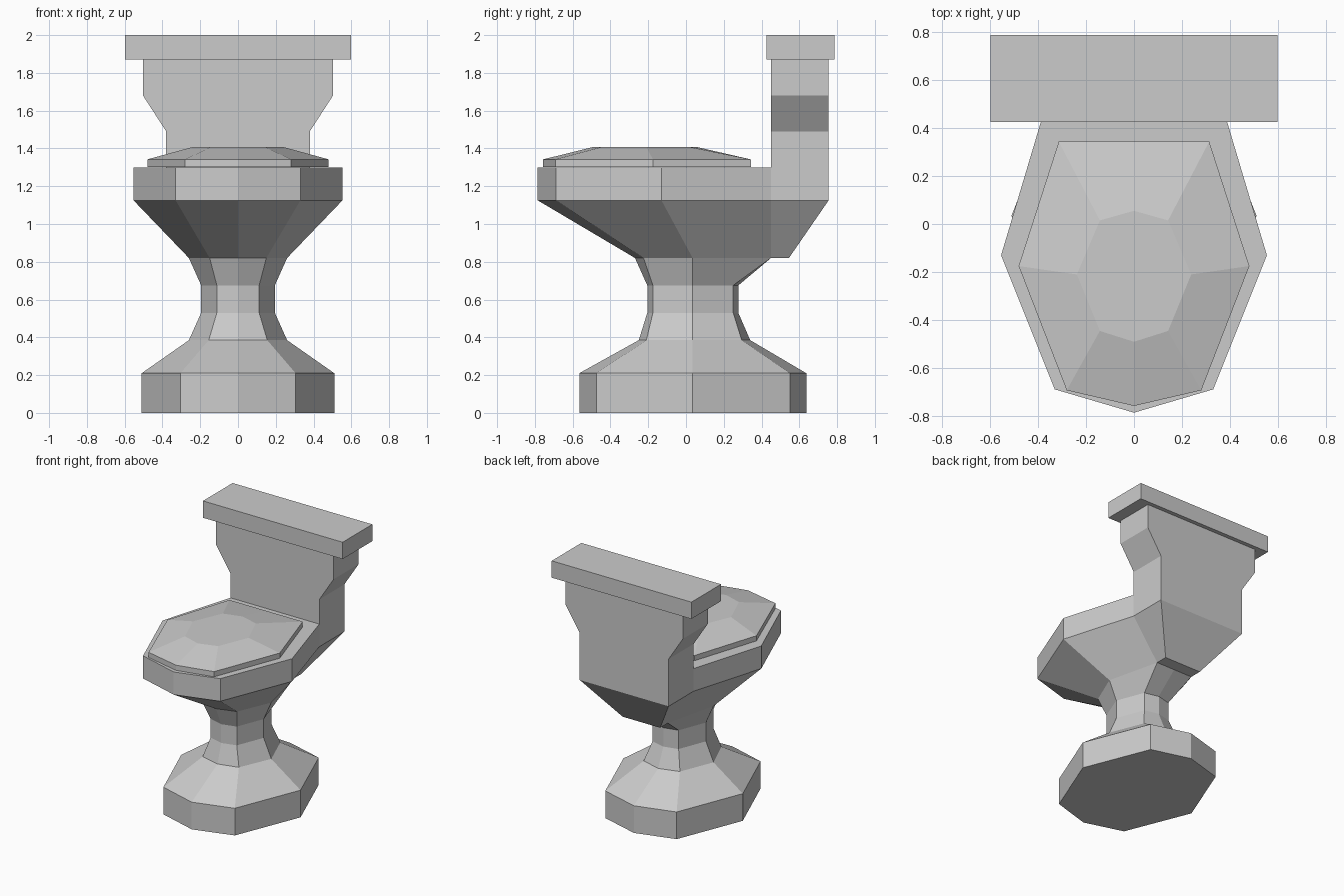
import bpy, bmesh

if "Cube" in bpy.data.objects:
    bpy.data.objects.remove(bpy.data.objects["Cube"])


def loft(bm, rings):
    """Skin (z, half outline) rings; each half runs front centre to back centre and is mirrored."""
    loops = []
    for z, half in rings:
        outline = half + [(-x, y) for x, y in reversed(half[1:-1])]
        loops.append([bm.verts.new((x, y, z)) for x, y in outline])
    n = len(loops[0])
    for low, high in zip(loops, loops[1:]):
        for i in range(n):
            j = (i + 1) % n
            bm.faces.new((low[i], low[j], high[j], high[i]))
    bm.faces.new(loops[0][::-1])
    bm.faces.new(loops[-1])


def finish(bm, name):
    bmesh.ops.recalc_face_normals(bm, faces=bm.faces)
    mesh = bpy.data.meshes.new(name)
    bm.to_mesh(mesh)
    bm.free()
    obj = bpy.data.objects.new(name, mesh)
    bpy.context.collection.objects.link(obj)
    return obj


# Pedestal and bowl outlines
foot = [(0, -.565), (.305, -.475), (.51, .035), (.305, .55), (0, .637)]
ankle = [(0, -.25), (.155, -.21), (.26, .035), (.155, .295), (0, .34)]
neck = [(0, -.205), (.112, -.175), (.195, .035), (.112, .25), (0, .277)]
flare = [(0, -.27), (.15, -.225), (.26, .035), (.16, .45), (0, .45)]
rim = [(0, -.785), (.33, -.688), (.553, -.13), (.38, .45), (0, .45)]

body = bmesh.new()
loft(body, [(0, foot), (.21, foot), (.385, ankle), (.53, neck), (.675, neck),
            (.82, flare), (1.125, rim), (1.30, rim)])

# Tank: (height, half width, back depth)
tank = [(.82, .16, .545), (1.125, .38, .755), (1.30, .38, .755), (1.49, .38, .755),
        (1.68, .503, .755), (1.87, .503, .755)]
loft(body, [(z, [(0, .45), (w, .45), (w, b), (0, b)]) for z, w, b in tank])

# Open the hidden wall between bowl and tank, then weld them
hidden = [f for f in body.faces
          if all(abs(v.co.y - .45) < 1e-4 and .81 < v.co.z < 1.301 for v in f.verts)]
bmesh.ops.delete(body, geom=hidden, context='FACES')
bmesh.ops.remove_doubles(body, verts=body.verts, dist=1e-4)
finish(body, "toilet_body")

# Closed seat cover with faceted top
edge = [(0, -.757), (.28, -.692), (.48, -.175), (.313, .343), (0, .343)]
crown = [(0, -.49), (.142, -.445), (.238, -.21), (.142, .015), (0, .055)]
seat = bmesh.new()
loft(seat, [(1.302, edge), (1.342, edge), (1.408, crown)])
finish(seat, "seat_cover")

# Tank lid
lid = bmesh.new()
slab = [(0, .425), (.597, .425), (.597, .787), (0, .787)]
loft(lid, [(1.87, slab), (2.0, slab)])
finish(lid, "tank_lid")
